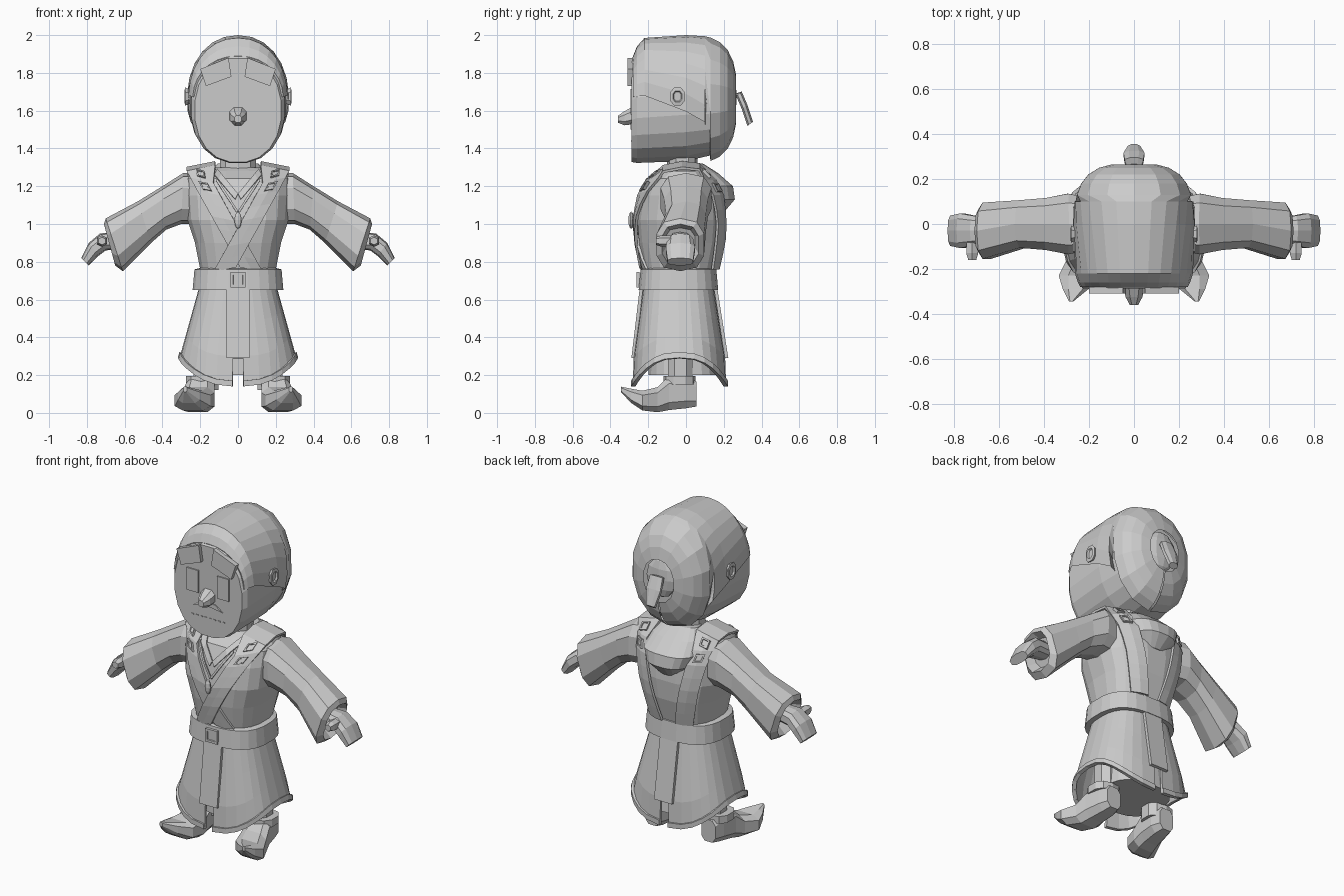
import bpy, bmesh
from math import sin, cos, pi, radians
from mathutils import Vector as V

if "Cube" in bpy.data.objects:
    bpy.data.objects.remove(bpy.data.objects["Cube"])

shade = (0.6, 0.6, 0.6, 1)
grey = bpy.data.materials.new("plain_grey")
grey.use_nodes = True
grey.diffuse_color = shade
grey.node_tree.nodes["Principled BSDF"].inputs["Base Color"].default_value = shade
X, Y, Z = V((1, 0, 0)), V((0, 1, 0)), V((0, 0, 1))
SQUARE = ((-1, -1), (1, -1), (1, 1), (-1, 1))


def finish(name, bm, mirror=False, thick=0):
    bmesh.ops.recalc_face_normals(bm, faces=bm.faces)
    mesh = bpy.data.meshes.new(name)
    bm.to_mesh(mesh)
    bm.free()
    mesh.materials.append(grey)
    ob = bpy.data.objects.new(name, mesh)
    bpy.context.collection.objects.link(ob)
    if thick:
        mod = ob.modifiers.new("thickness", "SOLIDIFY")
        mod.thickness, mod.offset = thick, 0
    if mirror:
        ob.modifiers.new("mirror", "MIRROR")


def loft(name, rows, closed=True, **options):
    """Skin a list of point rows; closed rows are rings with end caps."""
    bm = bmesh.new()
    rings = [[bm.verts.new(p) for p in row] for row in rows]
    count = len(rings[0])
    for a, b in zip(rings, rings[1:]):
        for i in range(count if closed else count - 1):
            j = (i + 1) % count
            bm.faces.new((a[i], a[j], b[j], b[i]))
    if closed:
        bm.faces.new(rings[0])
        bm.faces.new(rings[-1])
    finish(name, bm, **options)


def signed_power(value, exponent):
    return abs(value) ** exponent * (1 if value >= 0 else -1)


def section(centre, u, v, sides=12, power=2.4):
    """Rounded-box ring around a centre with half axes u and v."""
    angles = [2 * pi * (i + 0.5) / sides for i in range(sides)]
    return [V(centre) + u * signed_power(cos(a), 2 / power) + v * signed_power(sin(a), 2 / power)
            for a in angles]


def level(z, half_width, front, back, sides=20):
    return section((0, (front + back) / 2, z), X * half_width, Y * (back - front) / 2, sides, 2.6)


def limb(xt, zt, xb, zb, y, depth):
    """Ring given by its top and bottom edge points."""
    top, bottom = V((xt, y, zt)), V((xb, y, zb))
    return section((top + bottom) / 2, Y * depth, (top - bottom) / 2, 10, 2.7)


def ball(name, centre, size):
    bm = bmesh.new()
    bmesh.ops.create_uvsphere(bm, u_segments=10, v_segments=6, radius=1)
    for vert in bm.verts:
        vert.co = V(centre) + vert.co * V(size)
    finish(name, bm)


def square_frame(name, centre, across, along, out, size):
    """Raised square with a recessed middle."""
    steps = ((0, size), (0.016, size), (0.016, size * 0.65), (0.01, size * 0.6))
    loft(name, [[centre + out * h + across * (w * i) + along * (w * j) for i, j in SQUARE]
                for h, w in steps])


# Torso: height, half width, front, back
TORSO = [(0.7, 0.19, -0.21, 0.14), (0.9, 0.23, -0.25, 0.19), (1.02, 0.27, -0.26, 0.2),
         (1.15, 0.28, -0.24, 0.19), (1.24, 0.28, -0.2, 0.15), (1.28, 0.26, -0.13, 0.1),
         (1.3, 0.12, -0.09, 0.06)]
loft("robe_torso", [level(*row) for row in TORSO])
loft("neck", [level(z, 0.1, -0.1, 0.06, 10) for z in (1.27, 1.4)])


def on_torso(x, z, side, gap):
    """Point just off the front (-1) or back (1) of the torso."""
    for low, high in zip(TORSO, TORSO[1:]):
        if z <= high[0]:
            break
    t = (z - low[0]) / (high[0] - low[0])
    width, front, back = (p + (q - p) * t for p, q in zip(low[1:], high[1:]))
    bulge = (1 - min(abs(x) / width, 0.93) ** 2.6) ** (1 / 2.6)
    return V((x, (front + back) / 2 + side * ((back - front) / 2 * bulge + gap), z))


# Shoulder sashes with square studs, crossing at the front
for s, label in ((1, "left"), (-1, "right")):
    gap = 0.012 + 0.005 * s
    rows = []
    for i in range(8):
        t = 1 - i / 7
        x, z = 0.19 - 0.26 * t, 1.23 - 0.47 * t
        rows.append([on_torso(s * (x + d), z + d * 0.2, -1, gap) for d in (-0.06, 0, 0.06)])
    for y, z in ((-0.12, 1.29), (-0.02, 1.31), (0.07, 1.3)):
        rows.append([V((s * (0.2 + d), y, z - d * 0.2)) for d in (-0.08, 0, 0.07)])
    for i in range(7):
        t = i / 6
        x, z = 0.2 - 0.11 * t, 1.23 - 0.47 * t
        rows.append([on_torso(s * (x + d), z, 1, gap) for d in (-0.05, 0, 0.05)])
    loft(label + "_sash", rows, closed=False, thick=0.014)
    for k in (6, 7, 10, 11):
        lower, upper = rows[k], rows[k + 1]
        middle = (lower[1] + upper[1]) / 2
        across = (lower[2] - lower[0]).normalized()
        along = (upper[1] - lower[1]).normalized()
        out = across.cross(along).normalized()
        if out.dot(V((0, middle.y, middle.z - 1))) < 0:
            out = -out
        square_frame(label + "_sash_stud", middle, across, along, out, 0.026)


# Neckline, necklace and pendant
def v_band(name, top, low, width):
    rows = []
    for i in range(6):
        t = i / 5
        x, z = 0.11 * (1 - t), top + (low - top) * t
        rows.append([on_torso(x + d / 2, z - d, -1, 0.01) for d in (0, width)])
    loft(name, rows, closed=False, mirror=True, thick=0.008)


v_band("collar_edge", 1.29, 1.16, 0.03)
v_band("necklace", 1.24, 1.07, 0.012)
ball("pendant", (0, -0.29, 1.02), (0.02, 0.015, 0.045))

# Hood draped on the back
loft("hood", [level(z, width, -0.03, back) for z, width, back in (
    (1.32, 0.11, 0.09), (1.27, 0.15, 0.17), (1.2, 0.17, 0.25),
    (1.13, 0.14, 0.26), (1.06, 0.07, 0.2))])

# Sleeves and hands
loft("sleeve", [limb(*row) for row in (
    (0.2, 1.27, 0.2, 1, 0, 0.12), (0.29, 1.27, 0.3, 1, 0, 0.14),
    (0.4, 1.2, 0.38, 0.97, 0, 0.12), (0.53, 1.12, 0.46, 0.9, 0, 0.11),
    (0.7, 1.03, 0.61, 0.75, -0.03, 0.13), (0.71, 1, 0.65, 0.78, -0.03, 0.1),
    (0.66, 0.98, 0.6, 0.83, -0.03, 0.08))], mirror=True)
loft("hand", [limb(*row) for row in (
    (0.62, 0.96, 0.6, 0.87, -0.03, 0.05), (0.73, 0.95, 0.7, 0.86, -0.03, 0.07),
    (0.79, 0.9, 0.74, 0.83, -0.03, 0.08), (0.83, 0.82, 0.79, 0.78, -0.03, 0.07))], mirror=True)
loft("thumb", [section((0.72, y, 0.91), X * r, Z * r, 6) for y, r in (
    (-0.06, 0.03), (-0.13, 0.03), (-0.16, 0.02))], mirror=True)


# Skirt: two flared halves with a raised hem, parted front and back
def on_skirt(angle, z, out=0):
    flare = 0.05 * min(1.1, (0.66 - z) / 0.36)
    width = 0.2 + flare * 2 + out
    front, back = -0.22 - flare - out, 0.14 + flare * 1.2 + out
    return V((width * signed_power(sin(angle), 0.75),
              (front + back) / 2 - (back - front) / 2 * signed_power(cos(angle), 0.75), z))


arc = [0.04 + (pi - 0.08) * i / 14 for i in range(15)]
hem = [0.14 + 0.15 * sin(angle) ** 2 for angle in arc]
loft("skirt_half", [[on_skirt(angle, 0.67 + (h - 0.67) * t) for angle, h in zip(arc, hem)]
                    for t in (0, 0.35, 0.7, 1)], closed=False, mirror=True, thick=0.014)
loft("skirt_hem", [[on_skirt(angle, h + rise, 0.008) for angle, h in zip(arc, hem)]
                   for rise in (0, 0.03)], closed=False, mirror=True, thick=0.016)
loft("underskirt", [level(0.2, 0.2, -0.2, 0.17), level(0.66, 0.17, -0.19, 0.11)])

# Belt, buckle and hanging ends
loft("belt", [level(z, 0.22 + out, -0.23 - out, 0.15 + out, 24) for z, out in (
    (0.65, -0.02), (0.65, 0.022), (0.76, 0.012), (0.77, -0.03))])
square_frame("buckle", V((0, -0.245, 0.705)), X, Z, -Y, 0.04)
for label, top, bottom in (("front", -0.235, -0.28), ("back", 0.155, 0.215)):
    loft(label + "_belt_end", [[(x, top, 0.67), (x, bottom, 0.29)] for x in (-0.06, 0.06)],
         closed=False, thick=0.018)

# Legs and curled-toe boots
loft("leg", [section((0.17, -0.03, z), X * 0.07, Y * 0.07, 8) for z in (0.12, 0.5)], mirror=True)
loft("boot", [section((x, y, (top + sole) / 2), X * width, Z * (top - sole) / 2, 8, 3)
              for y, x, width, sole, top in (
    (0.055, 0.19, 0.05, 0.03, 0.17), (0, 0.19, 0.07, 0.02, 0.2), (-0.09, 0.2, 0.08, 0.01, 0.2),
    (-0.15, 0.21, 0.09, 0, 0.14), (-0.23, 0.24, 0.1, 0.01, 0.12),
    (-0.29, 0.26, 0.06, 0.05, 0.13), (-0.345, 0.28, 0.01, 0.11, 0.14))], mirror=True)
loft("boot_cuff", [section((0.195, -0.035, z), X * 0.085, Y * 0.085, 10) for z in (0.15, 0.195)],
     mirror=True)

# Head, lofted from the flat face to the back
loft("head", [section((0, y, (low + top) / 2), X * width, Z * (top - low) / 2, 20, 2.2)
              for y, width, low, top in (
    (-0.288, 0.23, 1.325, 1.88), (-0.26, 0.25, 1.32, 1.91), (0, 0.258, 1.33, 1.94),
    (0.13, 0.24, 1.36, 1.91), (0.2, 0.19, 1.43, 1.84))])


# Hair cap: open over the face, rounding off to the nape at the back
def hair_row(y, width, rise, start):
    angles = [radians(start + (180 - 2 * start) * i / 14) for i in range(15)]
    return [(width * signed_power(cos(a), 0.93), y, 1.66 + rise * signed_power(sin(a), 0.95))
            for a in angles]


hair = [hair_row(*row, 3) for row in (
    (-0.275, 0.23, 0.21), (-0.28, 0.24, 0.23), (-0.26, 0.25, 0.28), (-0.22, 0.263, 0.325))]
for y in (0, 0.1, 0.13, 0.18, 0.22, 0.25, 0.265):
    shrink = (1 - (y / 0.27) ** 3) ** (1 / 3)
    hair.append(hair_row(y, 0.27 * shrink, 0.34 * shrink, -10 - 100 * y if y < 0.12 else -89))
loft("hair", hair, closed=False)
ball("hair_back", (0, 0.235, 1.67), (0.1, 0.034, 0.12))
loft("hair_tail", [section((0, y, z), X * width, V((0, 0.016, 0.012)), 8) for y, z, width in (
    (0.25, 1.68, 0.035), (0.28, 1.69, 0.045), (0.31, 1.62, 0.05), (0.34, 1.53, 0.03))])


# Face
def plate(name, corners, back, front, **options):
    loft(name, [[(x, y, z) for x, z in corners] for y in (back, front)], **options)


def rectangle(x, z, half_width, half_height):
    return [(x + i * half_width, z + j * half_height) for i, j in SQUARE]


plate("eye", rectangle(0.103, 1.648, 0.04, 0.068), -0.286, -0.295, mirror=True)
plate("eyebrow", ((0.035, 1.78), (0.17, 1.73), (0.2, 1.82), (0.05, 1.88)), -0.28, -0.31, mirror=True)
for i in range(4):
    plate("mouth_line", rectangle(0.015 + i * 0.03, 1.44, 0.008, 0.003), -0.286, -0.291, mirror=True)
plate("upper_lip", ((-0.1, 1.5), (0, 1.515), (0.1, 1.5), (0.05, 1.535), (-0.05, 1.535)), -0.286, -0.295)
loft("nose", [section((0, y, z), X * r, Z * r, 8) for y, z, r in (
    (-0.28, 1.575, 0.05), (-0.325, 1.56, 0.04), (-0.36, 1.555, 0.02))])
loft("ear", [section((x, -0.045, 1.675), Y * r, Z * r * 1.3, 8) for x, r in (
    (0.25, 0.03), (0.28, 0.04), (0.283, 0.025), (0.274, 0.02))], mirror=True)
